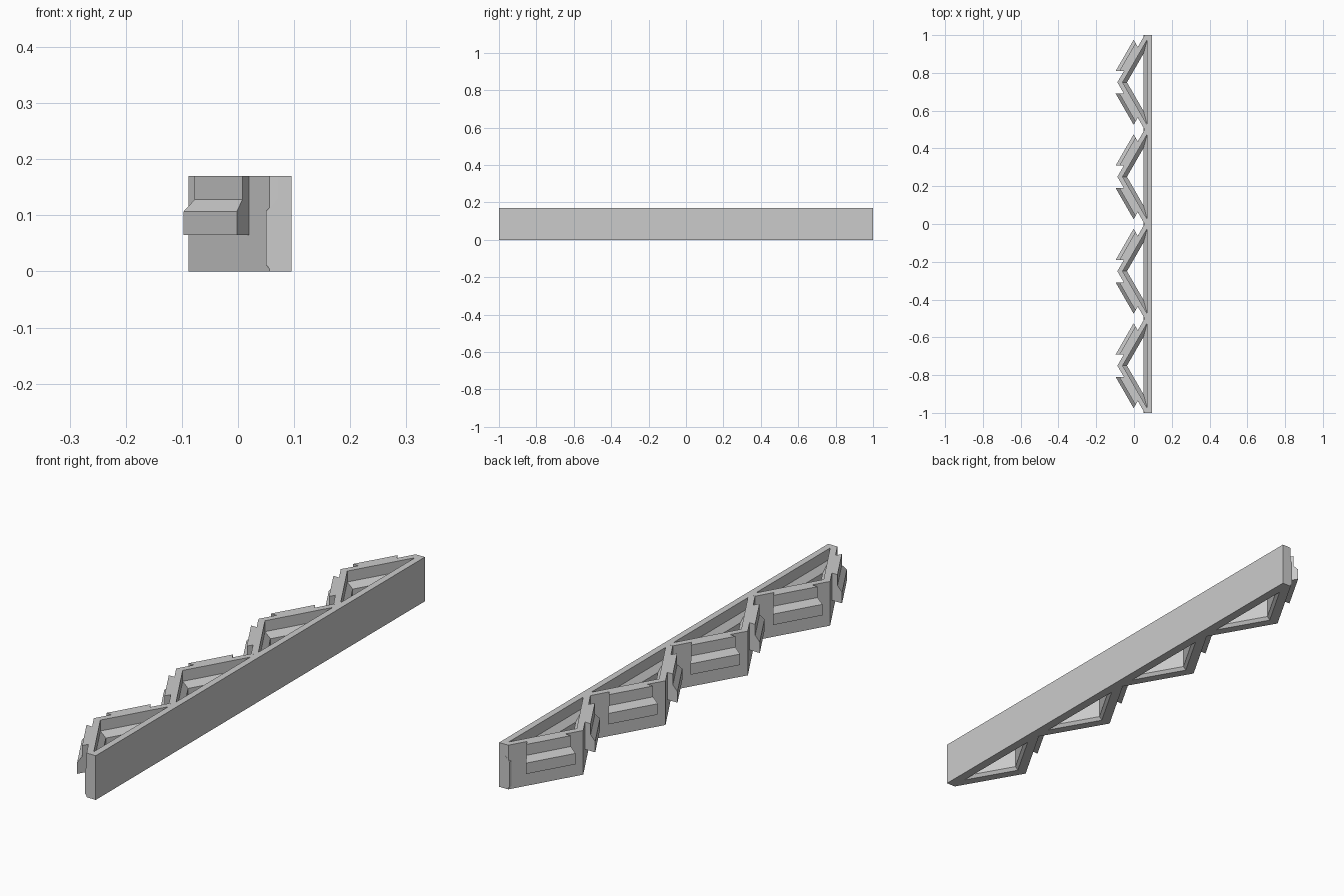
import bpy, bmesh

cube = bpy.data.objects.get("Cube")
if cube:
    bpy.data.objects.remove(cube)

grey = bpy.data.materials.new("plain grey")
grey.use_nodes = True
grey.diffuse_color = (0.6, 0.6, 0.6, 1)
grey.node_tree.nodes["Principled BSDF"].inputs["Base Color"].default_value = (0.6, 0.6, 0.6, 1)

HEIGHT = 0.17
APEX = -0.088        # outer tip of each zigzag bay
COS, TAN = 0.866, 0.577
HALF = 0.25          # half the length of a bay


def sweep(name, rings, y):
    """Join equal closed rings into a capped solid."""
    bm = bmesh.new()
    loops = [[bm.verts.new(p) for p in ring] for ring in rings]
    n = len(loops[0])
    for a, b in zip(loops, loops[1:]):
        for i in range(n):
            j = (i + 1) % n
            bm.faces.new((a[i], a[j], b[j], b[i]))
    bm.faces.new(loops[0])
    bm.faces.new(loops[-1])
    bmesh.ops.recalc_face_normals(bm, faces=bm.faces)
    mesh = bpy.data.meshes.new(name)
    bm.to_mesh(mesh)
    bm.free()
    mesh.materials.append(grey)
    obj = bpy.data.objects.new(name, mesh)
    obj.location.y = y
    bpy.context.collection.objects.link(obj)


# Long straight wall, thicker below with a sloped shoulder
wall = [(0.095, 0), (0.095, HEIGHT), (0.07, HEIGHT), (0.07, 0.128),
        (0.05, 0.107), (0.05, 0.012), (0.06, 0)]
sweep("long_wall", [[(x, y, z) for x, z in wall] for y in (-1, 1)], 0)

# Panel section: inset from the outer face, height
panel = [(0, 0), (0, HEIGHT), (0.024, HEIGHT), (0.024, 0.128),
         (0.044, 0.107), (0.044, 0.012), (0.034, 0)]


def panel_ring(x, side):
    return [(x, side * min(HALF, (x - APEX - t / COS) / TAN), z) for t, z in panel]


apex_ring = [(APEX + t / COS, 0, z) for t, z in panel]
bay_rings = [panel_ring(0.076, 1), panel_ring(0.056, 1), apex_ring,
             panel_ring(0.056, -1), panel_ring(0.076, -1)]

# Ledge section: distance out from the panel, height
ledge = [(-0.005, 0.065), (0.038, 0.065), (0.038, 0.107),
         (0.021, 0.128), (0.021, HEIGHT), (-0.005, HEIGHT)]


def ledge_rings(side):
    near = [(-0.053 - o / COS, side * 0.06, z) for o, z in ledge]
    far = [(0.02 - o * TAN, side * (0.187 + o), z) for o, z in ledge]
    return [near, far]


# Four zigzag bays, each with a ledge on both outer faces
for i in range(4):
    y = -0.75 + 0.5 * i
    sweep(f"zigzag_bay_{i + 1}", bay_rings, y)
    for side, label in ((1, "back"), (-1, "front")):
        sweep(f"ledge_{label}_{i + 1}", ledge_rings(side), y)
